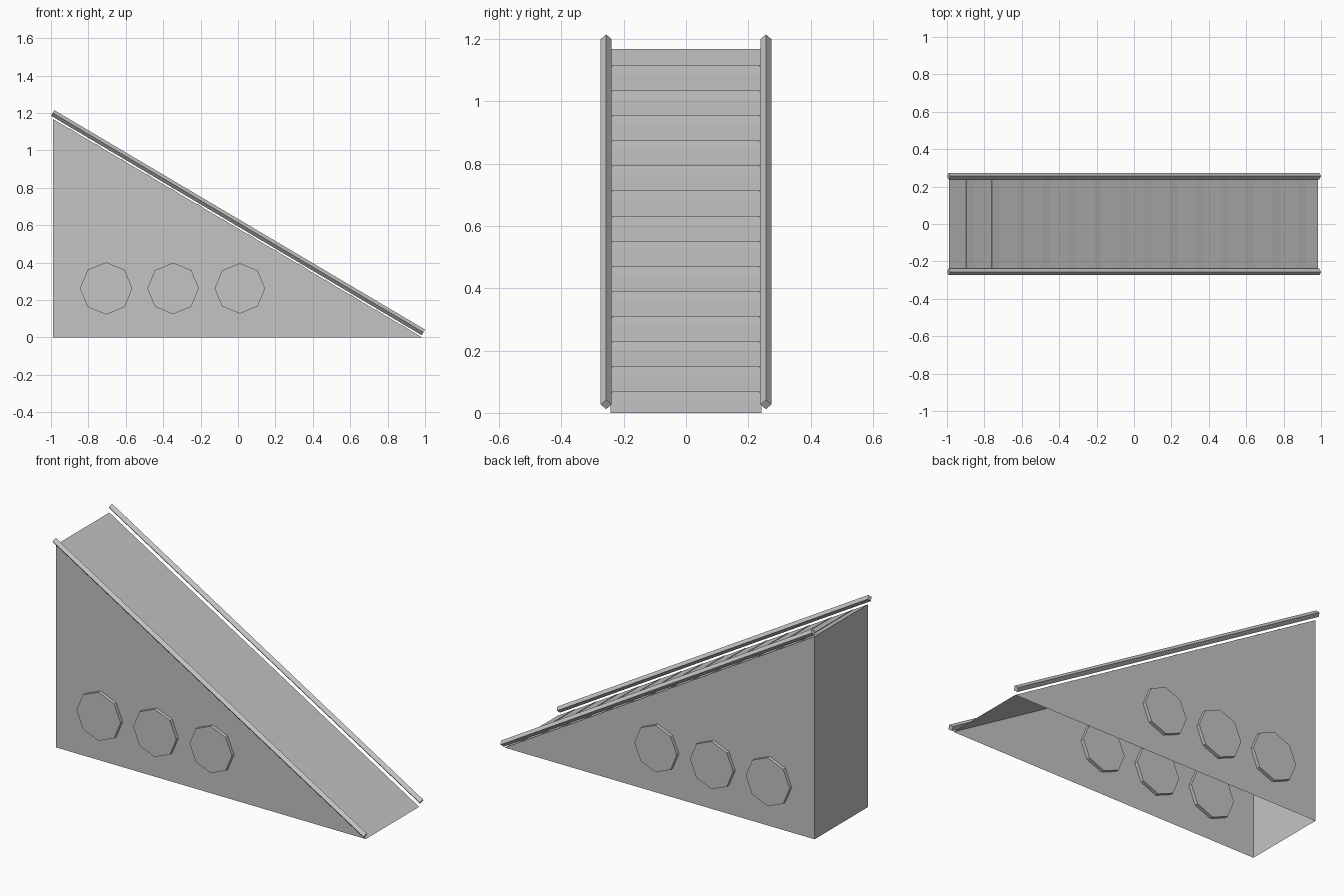
import bpy, math

if "Cube" in bpy.data.objects:
    bpy.data.objects.remove(bpy.data.objects["Cube"])

grey = bpy.data.materials.new("plain grey")
grey.diffuse_color = (0.55, 0.55, 0.55, 1)
grey.use_nodes = True
grey.node_tree.nodes["Principled BSDF"].inputs["Base Color"].default_value = grey.diffuse_color

X0, X1, TOP, HALF = -0.99, 0.985, 1.168, 0.243
SLOPE = math.atan2(TOP, X1 - X0)
DIR = (math.cos(SLOPE), -math.sin(SLOPE))
NORMAL = (math.sin(SLOPE), math.cos(SLOPE))


def make(name, verts, faces):
    mesh = bpy.data.meshes.new(name)
    mesh.from_pydata(verts, [], faces)
    mesh.materials.append(grey)
    obj = bpy.data.objects.new(name, mesh)
    bpy.context.collection.objects.link(obj)
    return obj


# Wedge shell: two side walls, back wall and sloping deck, open underneath
tri = [(X0, 0), (X1, 0), (X0, TOP)]
verts = [(x, y, z) for y in (-HALF, HALF) for x, z in tri]
make("ramp_shell", verts, [(0, 1, 2), (3, 5, 4), (1, 4, 5, 2), (0, 2, 5, 3)])

# Fine raised treads across the deck
verts, faces = [], []
for i in range(14):
    z = 0.066 + i * 0.0806
    x = X1 - z / math.tan(SLOPE)
    profile = [(x, z),
               (x + NORMAL[0] * 0.003, z + NORMAL[1] * 0.003),
               (x + DIR[0] * 0.05, z + DIR[1] * 0.05)]
    b = len(verts)
    verts += [(px, y, pz) for y in (-0.237, 0.237) for px, pz in profile]
    faces += [(b, b + 2, b + 1), (b + 3, b + 4, b + 5),
              (b, b + 1, b + 4, b + 3), (b + 1, b + 2, b + 5, b + 4)]
make("treads", verts, faces)

# Square handrails turned on edge, floating just above the deck edges
R = 0.0175
for side, label in ((-1, "front"), (1, "back")):
    verts = []
    for cx, cz in ((-0.991, 1.20), (0.991, 0.027)):
        for n, y in ((R, 0), (0, R), (-R, 0), (0, -R)):
            verts.append((cx + NORMAL[0] * n, side * 0.2565 + y, cz + NORMAL[1] * n))
    faces = [(i, (i + 1) % 4, (i + 1) % 4 + 4, i + 4) for i in range(4)]
    make(label + "_rail", verts, faces + [(3, 2, 1, 0), (4, 5, 6, 7)])

    # Octagonal discs set through each side wall
    for i, (x, r) in enumerate(((-0.705, 0.14), (-0.347, 0.1375), (0.01, 0.135))):
        bpy.ops.mesh.primitive_cylinder_add(
            vertices=8, radius=r, depth=0.04,
            location=(x, side * HALF, 0.262), rotation=(math.pi / 2, 0, 0))
        disc = bpy.context.object
        disc.name = f"{label}_disc_{i + 1}"
        disc.data.materials.append(grey)
